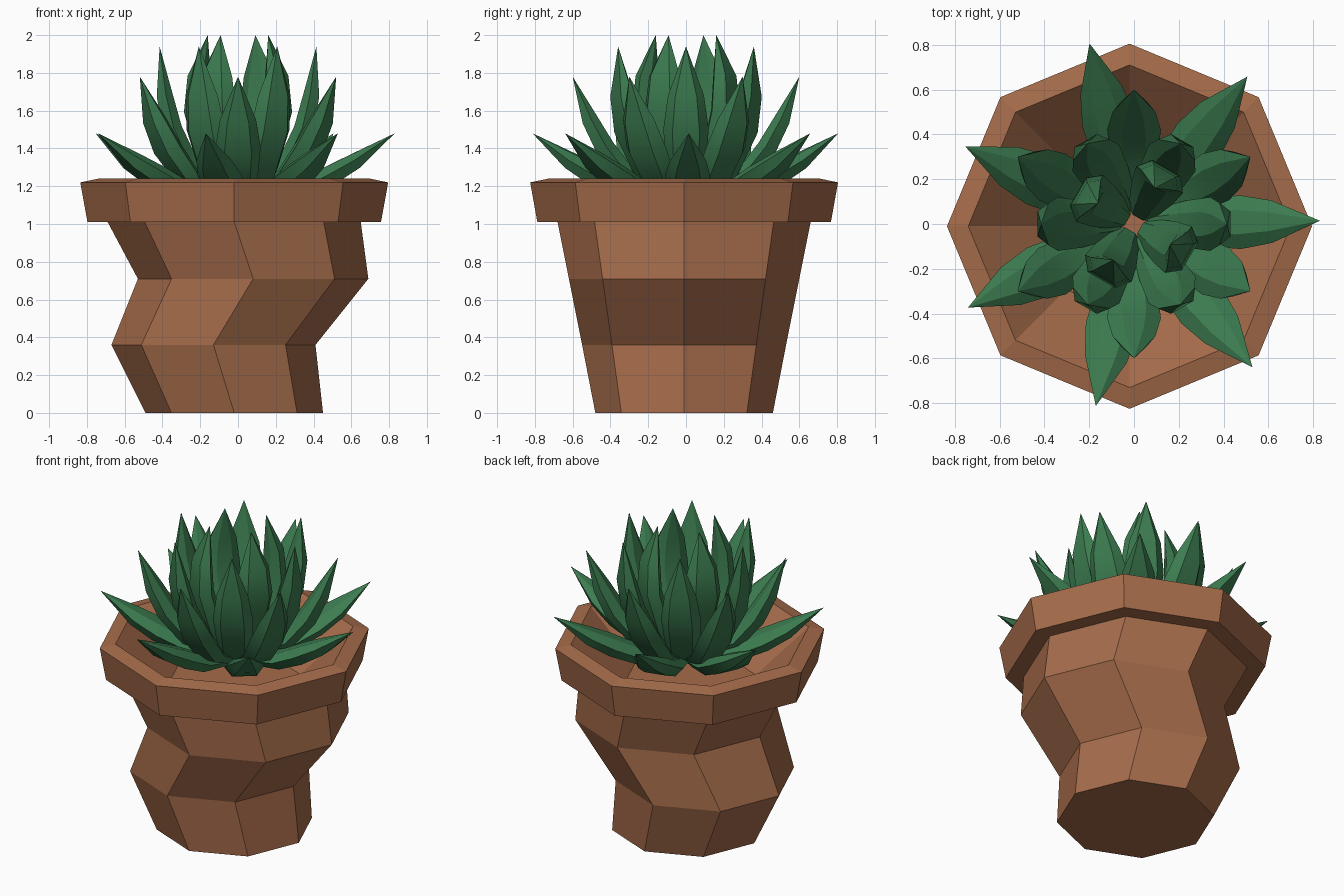
import bpy, bmesh, math
from mathutils import Vector

cube = bpy.data.objects.get("Cube")
if cube:
    bpy.data.objects.remove(cube, do_unlink=True)


def material(name, rgb):
    m = bpy.data.materials.new(name)
    m.use_nodes = True
    m.diffuse_color = (*rgb, 1)
    m.node_tree.nodes["Principled BSDF"].inputs["Base Color"].default_value = (*rgb, 1)
    return m


terracotta = material("terracotta", (0.38, 0.15, 0.07))
leaf_green = material("leaf green", (0.045, 0.2, 0.08))


def finish(bm, name, mat):
    bmesh.ops.recalc_face_normals(bm, faces=bm.faces)
    mesh = bpy.data.meshes.new(name)
    bm.to_mesh(mesh)
    bm.free()
    mesh.materials.append(mat)
    obj = bpy.data.objects.new(name, mesh)
    bpy.context.collection.objects.link(obj)
    return obj


def bridge(bm, a, b):
    n = len(a)
    for i in range(n):
        bm.faces.new((a[i], a[(i + 1) % n], b[(i + 1) % n], b[i]))


# Crooked eight-sided pot: (centre x, radius, z) for each ring
def pot(sections, sides=8):
    bm = bmesh.new()
    rings = []
    for cx, r, z in sections:
        angles = [math.tau * i / sides for i in range(sides)]
        rings.append([bm.verts.new((cx + r * math.cos(a), r * math.sin(a) - 0.01, z))
                      for a in angles])
    for a, b in zip(rings, rings[1:]):
        bridge(bm, a, b)
    bm.faces.new(rings[0])
    bm.faces.new(rings[-1])
    return finish(bm, "crooked_pot", terracotta)


pot([(-0.02, 0.47, 0), (-0.13, 0.54, 0.36), (0.08, 0.61, 0.71), (-0.02, 0.67, 1.01),
     (-0.02, 0.777, 1.01), (-0.02, 0.815, 1.22), (-0.02, 0.72, 1.24), (-0.02, 0.4, 0.95)])


# Fleshy leaf: hexagonal sections along a curved (radius, z) path, ending in a point
HALF_WIDTHS = (0.06, 0.105, 0.12, 0.095)
HALF_DEPTHS = (0.03, 0.05, 0.055, 0.045)
OUTLINE = ((1, 0.2), (0.45, 1), (-0.45, 1), (-1, 0.2), (-0.6, -0.9), (0.6, -0.9))


def add_leaf(bm, path, angle):
    out = Vector((math.cos(angle), math.sin(angle), 0))
    side = Vector((-out.y, out.x, 0))
    up = Vector((0, 0, 1))
    pts = [out * r + up * z for r, z in path]
    rings = []
    for i, (w, d) in enumerate(zip(HALF_WIDTHS, HALF_DEPTHS)):
        along = (pts[i + 1] - pts[max(i - 1, 0)]).normalized()
        normal = along.cross(side)
        rings.append([bm.verts.new(pts[i] + side * w * u + normal * d * v)
                      for u, v in OUTLINE])
    for a, b in zip(rings, rings[1:]):
        bridge(bm, a, b)
    bm.faces.new(rings[0])
    tip = bm.verts.new(pts[-1])
    last = rings[-1]
    for i in range(len(last)):
        bm.faces.new((last[i], last[(i + 1) % len(last)], tip))


def leaf_ring(name, count, start, path):
    bm = bmesh.new()
    for i in range(count):
        add_leaf(bm, path, math.radians(start) + math.tau * i / count)
    obj = finish(bm, name, leaf_green)
    bpy.ops.object.select_all(action="DESELECT")
    obj.select_set(True)
    bpy.context.view_layer.objects.active = obj
    bpy.ops.object.shade_smooth_by_angle(angle=math.radians(30))


# Rosette from the spreading outer leaves to the upright heart
leaf_ring("outer_leaves", 7, 1,
          [(0.12, 1.12), (0.32, 1.17), (0.48, 1.25), (0.62, 1.33), (0.83, 1.48)])
leaf_ring("lower_middle_leaves", 6, 30,
          [(0.1, 1.13), (0.3, 1.24), (0.43, 1.4), (0.51, 1.55), (0.6, 1.78)])
leaf_ring("upper_middle_leaves", 6, 0,
          [(0.08, 1.13), (0.24, 1.28), (0.35, 1.5), (0.39, 1.68), (0.415, 1.94)])
leaf_ring("heart_leaves", 4, 60,
          [(0.06, 1.13), (0.17, 1.35), (0.24, 1.6), (0.235, 1.78), (0.185, 2.0)])
